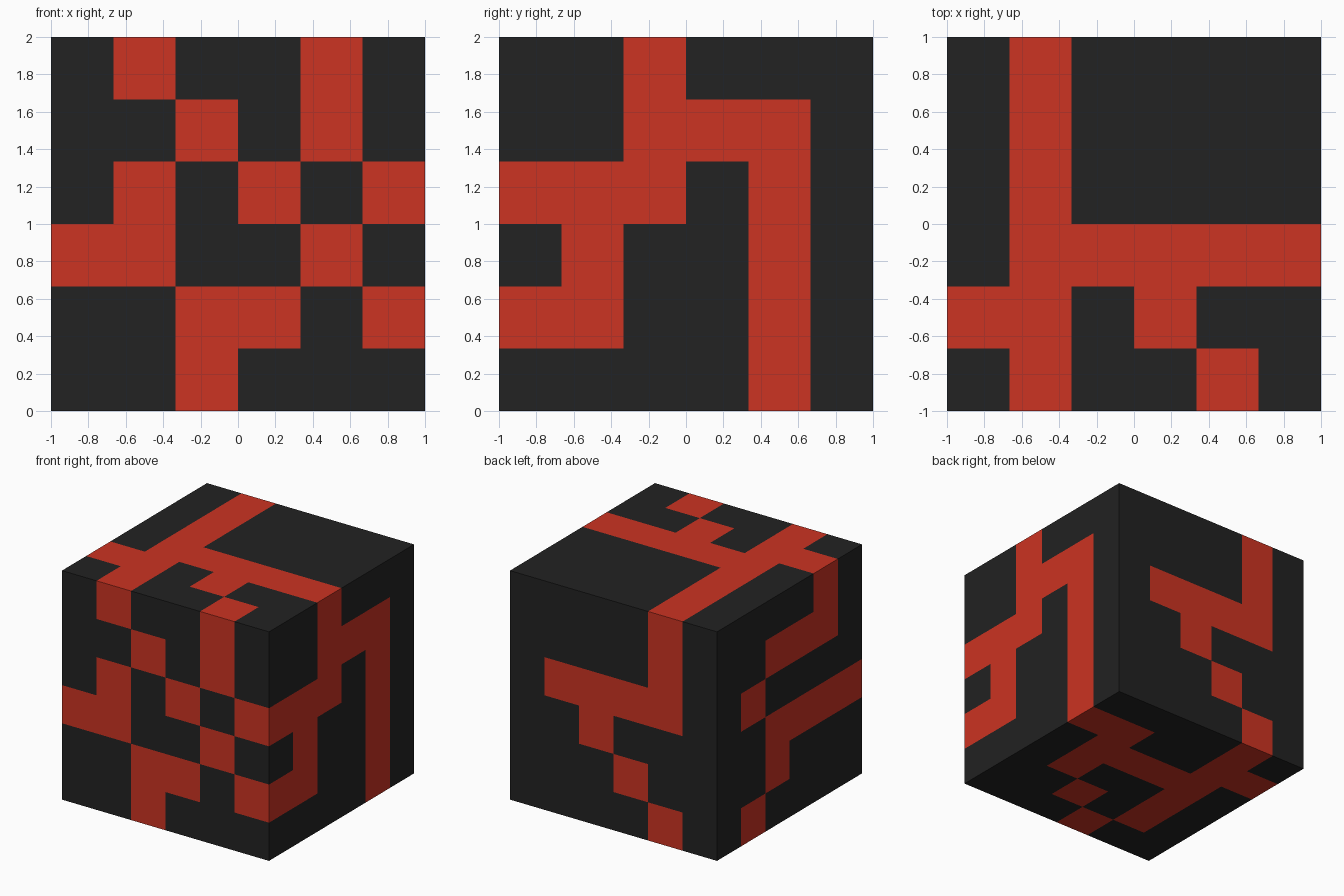
import bpy, bmesh
from mathutils import Vector

if "Cube" in bpy.data.objects:
    bpy.data.objects.remove(bpy.data.objects["Cube"])

N = 6
X, Y, Z = Vector((1, 0, 0)), Vector((0, 1, 0)), Vector((0, 0, 1))
CENTRE = Vector((0, 0, 1))

# Each side: picture-right and picture-up directions, then rows from the top (# = red)
SIDES = [
    (X, Z, ".#..#. ..#.#. .#.#.# ##..#. ..##.# ..#..."),    # front
    (Y, Z, "..#... ..###. ###.#. .#..#. ##..#. ....#."),    # right
    (-X, Z, "....#. ....#. .####. ..#... ...#.. ....#."),   # back
    (-Y, Z, "....#. ..###. .#.... ..#### ..#... .#...."),   # left
    (X, Y, ".#.... .#.... .#.... .##### ##.#.. .#..#."),    # top
    (-X, Y, "....#. ##..## .####. .#..#. ..#.#. ...#.."),   # bottom
]


def material(name, colour):
    mat = bpy.data.materials.new(name)
    mat.diffuse_color = (*colour, 1)
    mat.use_nodes = True
    mat.node_tree.nodes["Principled BSDF"].inputs["Base Color"].default_value = mat.diffuse_color
    return mat


# Square tiles on all six sides, coloured by the pattern rows
bm = bmesh.new()
for right, up, rows in SIDES:
    normal = right.cross(up)

    def corner(col, row):
        return bm.verts.new(CENTRE + normal + right * (2 * col / N - 1) + up * (1 - 2 * row / N))

    for r, line in enumerate(rows.split()):
        for c, mark in enumerate(line):
            face = bm.faces.new([corner(c, r + 1), corner(c + 1, r + 1),
                                 corner(c + 1, r), corner(c, r)])
            face.material_index = int(mark == "#")
bmesh.ops.remove_doubles(bm, verts=bm.verts[:], dist=0.001)

# Cube block
mesh = bpy.data.meshes.new("patterned_cube")
bm.to_mesh(mesh)
bm.free()
mesh.materials.append(material("charcoal", (0.016, 0.016, 0.016)))
mesh.materials.append(material("red", (0.604, 0.033, 0.016)))
bpy.context.collection.objects.link(bpy.data.objects.new("patterned_cube", mesh))
